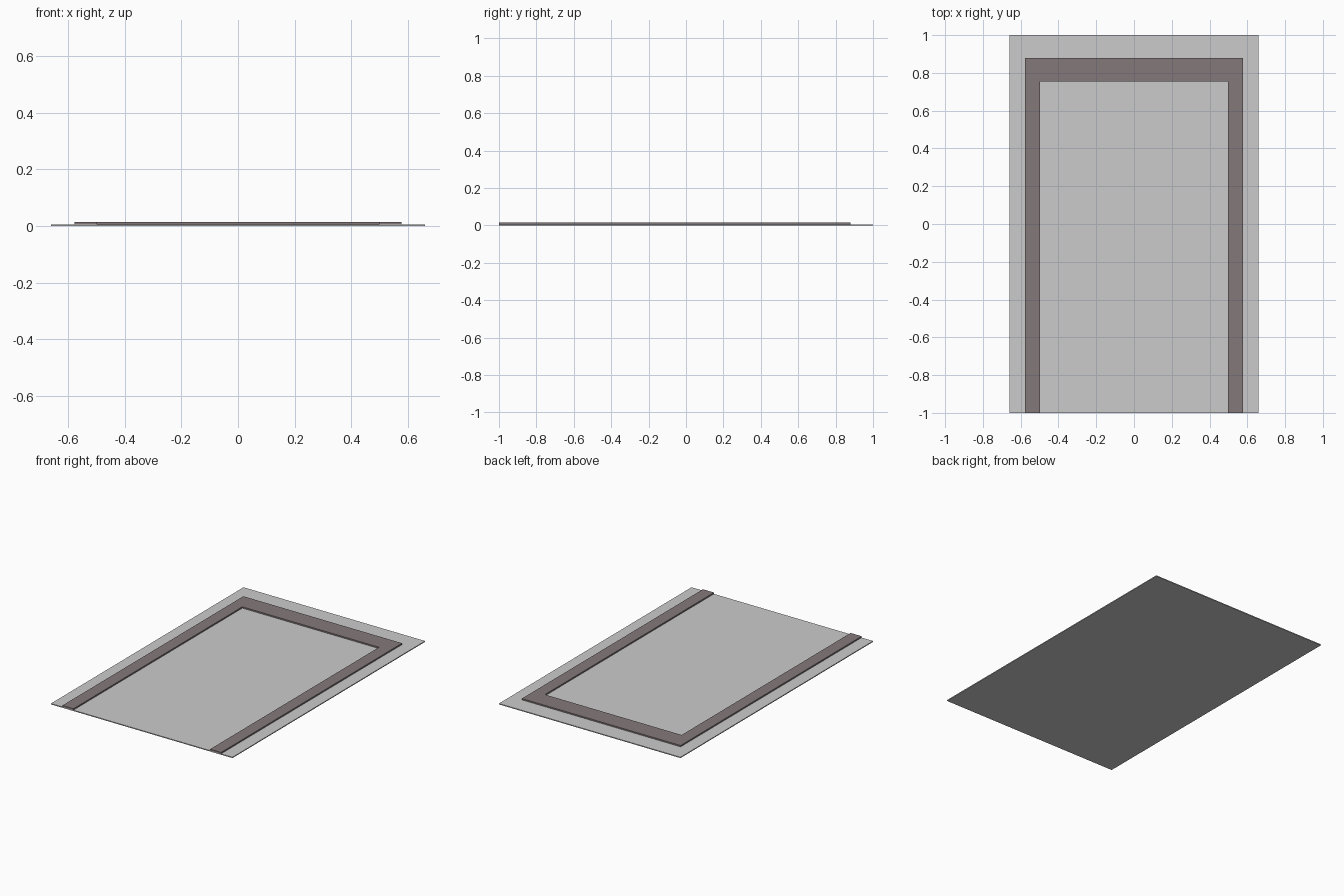
import bpy, bmesh

if "Cube" in bpy.data.objects:
    bpy.data.objects.remove(bpy.data.objects["Cube"])


def slab(name, outline, z0, z1, colour=None):
    """Extrude a flat outline from z0 up to z1."""
    bm = bmesh.new()
    face = bm.faces.new([bm.verts.new((x, y, z0)) for x, y in outline])
    ext = bmesh.ops.extrude_face_region(bm, geom=[face], use_keep_orig=True)
    top = [v for v in ext["geom"] if isinstance(v, bmesh.types.BMVert)]
    bmesh.ops.translate(bm, verts=top, vec=(0, 0, z1 - z0))
    bmesh.ops.recalc_face_normals(bm, faces=bm.faces)
    mesh = bpy.data.meshes.new(name)
    bm.to_mesh(mesh)
    bm.free()
    obj = bpy.data.objects.new(name, mesh)
    bpy.context.collection.objects.link(obj)
    if colour:
        mat = bpy.data.materials.new(name + "_colour")
        mat.diffuse_color = colour
        mat.use_nodes = True
        mat.node_tree.nodes["Principled BSDF"].inputs["Base Color"].default_value = mat.diffuse_color
        mesh.materials.append(mat)
    return obj


def mirrored(half):
    """Complete a right-hand half outline across x = 0."""
    return half + [(-x, y) for x, y in reversed(half)]


PLATE_TOP, BORDER_TOP = 0.006, 0.015

# Thin base plate
slab("base_plate", mirrored([(0.66, -1), (0.66, 1)]), 0, PLATE_TOP)

# Raised U-shaped border, open at the front edge
slab("raised_border",
     mirrored([(0.497, 0.755), (0.497, -1), (0.577, -1), (0.577, 0.88)]),
     PLATE_TOP, BORDER_TOP, (0.23, 0.19, 0.195, 1))
